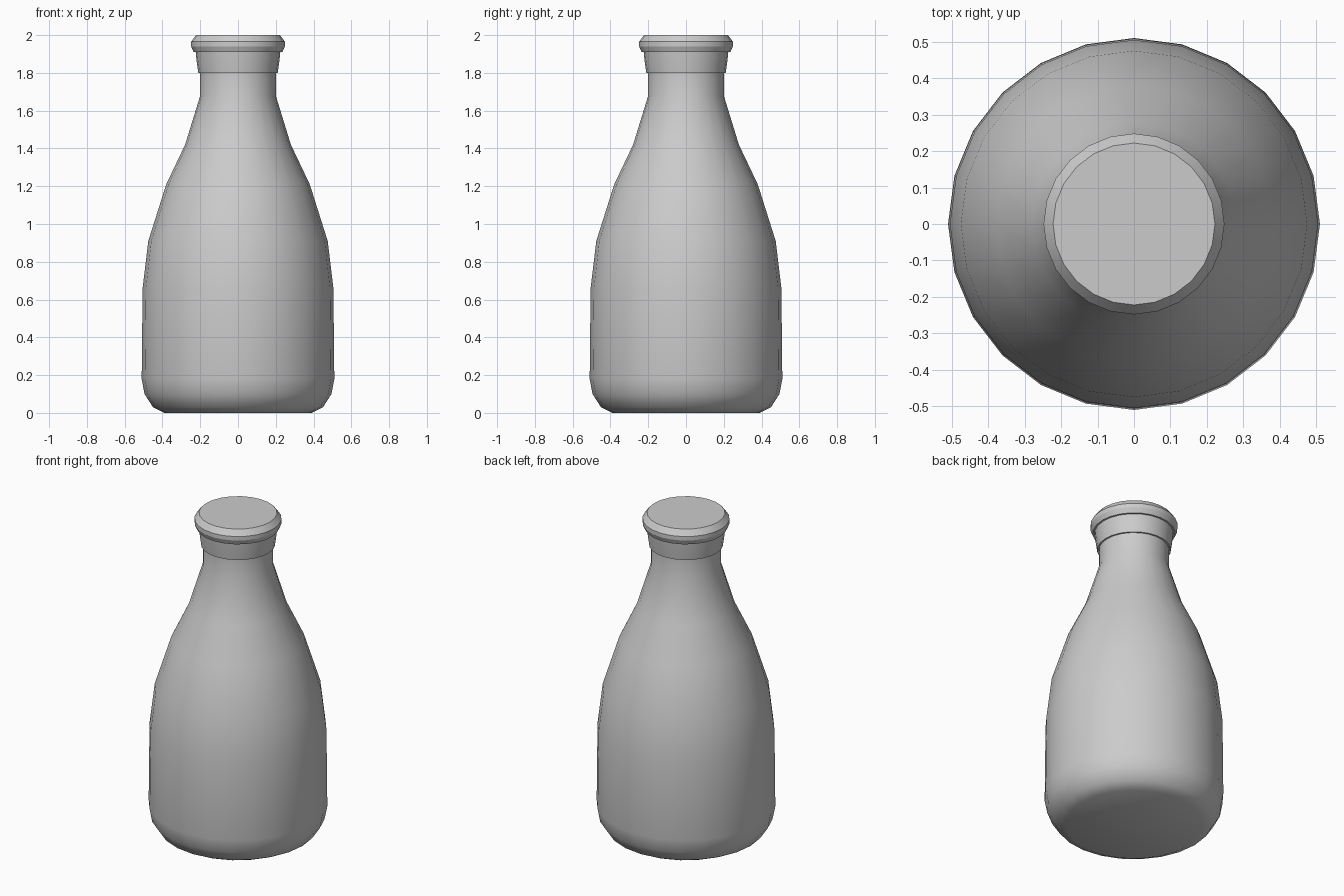
import bpy, bmesh, math

cube = bpy.data.objects.get("Cube")
if cube:
    bpy.data.objects.remove(cube, do_unlink=True)

SIDES = 24

grey = bpy.data.materials.new("plain_grey")
grey.use_nodes = True
GREY = (0.6, 0.6, 0.6, 1)
grey.diffuse_color = GREY
grey.node_tree.nodes["Principled BSDF"].inputs["Base Color"].default_value = GREY


def lathe(name, profile, sharp_angle):
    """Revolve (radius, height) points about z and close both ends."""
    bm = bmesh.new()
    rings = []
    for r, z in profile:
        angles = [math.tau * i / SIDES for i in range(SIDES)]
        rings.append([bm.verts.new((r * math.cos(a), r * math.sin(a), z)) for a in angles])
    for low, high in zip(rings, rings[1:]):
        for i in range(SIDES):
            j = (i + 1) % SIDES
            bm.faces.new((low[i], low[j], high[j], high[i]))
    bm.faces.new(rings[0][::-1])
    bm.faces.new(rings[-1])
    mesh = bpy.data.meshes.new(name)
    bm.to_mesh(mesh)
    bm.free()
    mesh.materials.append(grey)
    obj = bpy.data.objects.new(name, mesh)
    bpy.context.collection.objects.link(obj)
    bpy.ops.object.select_all(action="DESELECT")
    obj.select_set(True)
    bpy.context.view_layer.objects.active = obj
    bpy.ops.object.shade_smooth_by_angle(angle=math.radians(sharp_angle))
    return obj


# Bottle body with rounded base, tapering shoulder and neck
lathe("bottle_body", [
    (0.39, 0), (0.45, 0.03), (0.495, 0.1), (0.51, 0.18), (0.505, 0.66),
    (0.475, 0.91), (0.38, 1.21), (0.28, 1.42), (0.2, 1.68), (0.2, 1.81)], 35)

# Flared collar around the mouth
lathe("neck_collar", [(0.2, 1.8), (0.21, 1.8), (0.22, 1.87), (0.225, 1.92)], 30)

# Bevelled cap
lathe("cap", [(0.235, 1.91), (0.248, 1.94), (0.248, 1.965), (0.222, 2.0)], 20)
